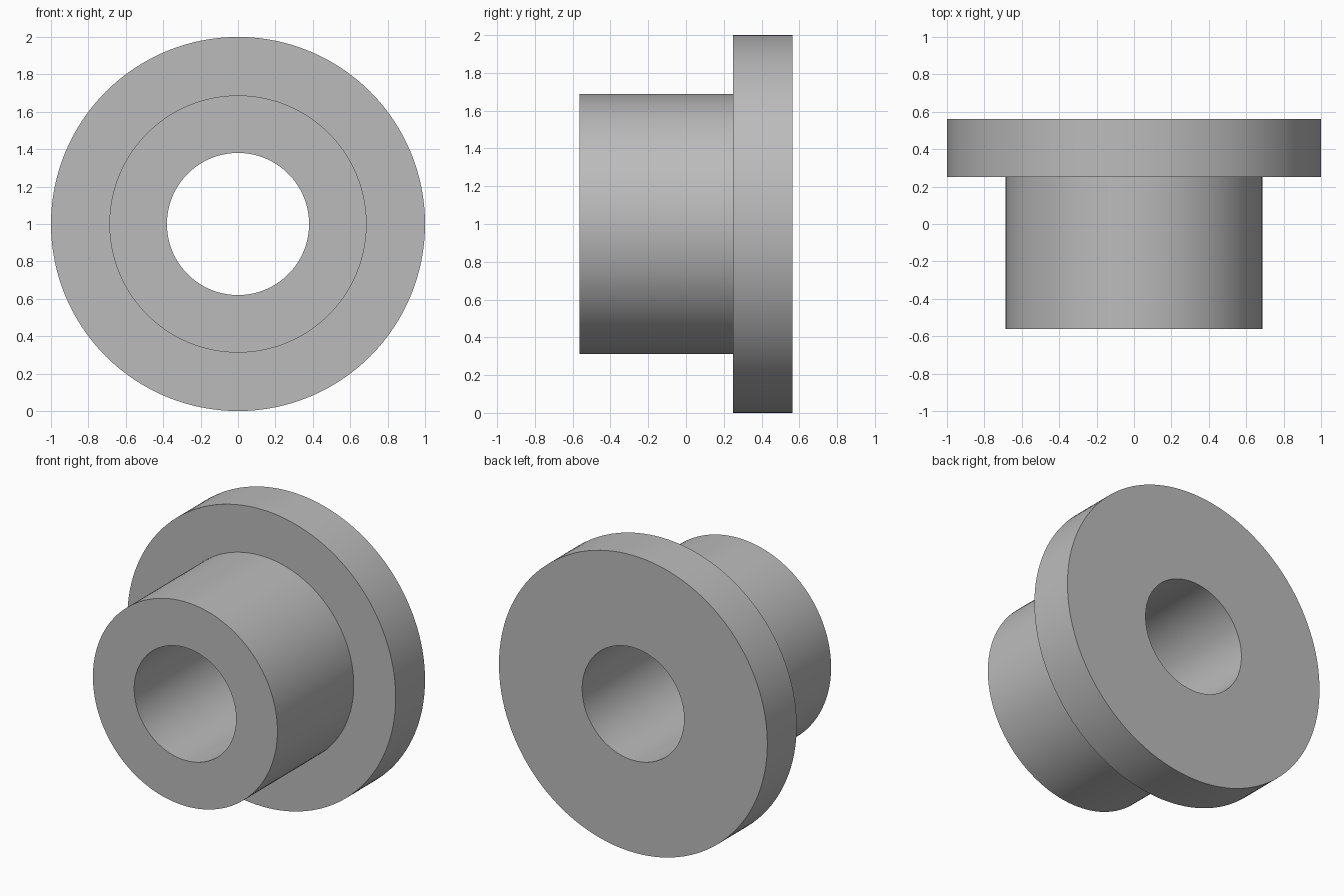
import bpy, bmesh, math
from mathutils import Vector, Matrix

cube = bpy.data.objects.get("Cube")
if cube:
    bpy.data.objects.remove(cube, do_unlink=True)

SEGMENTS = 128
BORE, SLEEVE, FLANGE = 0.38, 0.6875, 1.0      # radii
FRONT, STEP, BACK = -0.5625, 0.25, 0.5625     # positions along y

# Plain grey metal
grey = bpy.data.materials.new("grey_metal")
grey.use_nodes = True
colour = (0.5, 0.5, 0.5, 1)
grey.diffuse_color = colour
grey.node_tree.nodes["Principled BSDF"].inputs["Base Color"].default_value = colour

# Closed half section of the flanged bushing: (radius, y)
section = [(BORE, FRONT), (SLEEVE, FRONT), (SLEEVE, STEP),
           (FLANGE, STEP), (FLANGE, BACK), (BORE, BACK)]

# Revolve the section around the y axis
bm = bmesh.new()
rings = []
for i in range(SEGMENTS):
    turn = Matrix.Rotation(math.tau * i / SEGMENTS, 3, 'Y')
    rings.append([bm.verts.new(turn @ Vector((r, y, 0)) + Vector((0, 0, FLANGE)))
                  for r, y in section])
for i, ring in enumerate(rings):
    after = rings[(i + 1) % SEGMENTS]
    for j in range(len(section)):
        k = (j + 1) % len(section)
        bm.faces.new((ring[j], ring[k], after[k], after[j]))
bmesh.ops.recalc_face_normals(bm, faces=bm.faces)

mesh = bpy.data.meshes.new("flanged_bushing")
bm.to_mesh(mesh)
bm.free()
mesh.materials.append(grey)
bushing = bpy.data.objects.new("flanged_bushing", mesh)
bpy.context.collection.objects.link(bushing)

# Smooth walls with crisp rims
bpy.ops.object.select_all(action='DESELECT')
bushing.select_set(True)
bpy.context.view_layer.objects.active = bushing
bpy.ops.object.shade_smooth_by_angle(angle=math.radians(30))
